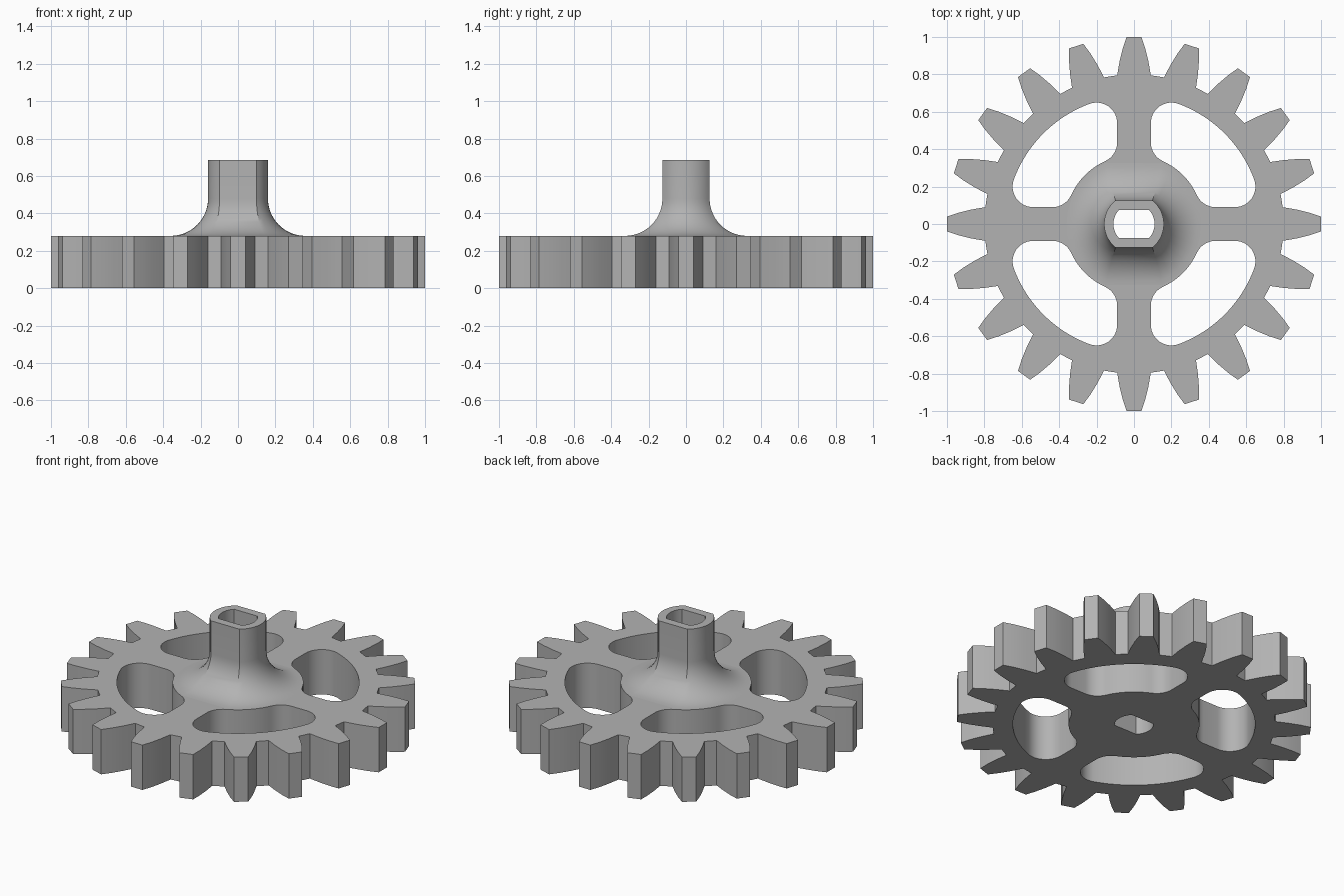
import bpy, bmesh
from math import sin, cos, asin, atan2, pi, radians, sqrt
from mathutils import Vector, Matrix

if "Cube" in bpy.data.objects:
    bpy.data.objects.remove(bpy.data.objects["Cube"], do_unlink=True)

PLATE_H, TOP_Z = 0.28, 0.685
TEETH = 20
SHAFT_R, SHAFT_FLAT = 0.16, 0.126
BORE_R, BORE_FLAT = 0.11, 0.076
FLARE = 0.2

grey = bpy.data.materials.new("plain grey")
grey.use_nodes = True
colour = (0.45, 0.45, 0.45, 1)
grey.diffuse_color = colour
grey.node_tree.nodes["Principled BSDF"].inputs["Base Color"].default_value = colour


def arc(centre, r, start, end, n):
    return [Vector((centre[0] + r * cos(start + (end - start) * i / n),
                    centre[1] + r * sin(start + (end - start) * i / n)))
            for i in range(n + 1)]


def turned(points, angle):
    return [Matrix.Rotation(angle, 2) @ p for p in points]


def flatted_circle(r, flat, n=14):
    """Circle cut by two flats facing front and back."""
    a = asin(flat / r)
    return arc((0, 0), r, -a, a, n) + arc((0, 0), r, pi - a, pi + a, n)


def tooth_outline():
    flank = [(0.795, 0.09), (0.87, 0.077), (0.94, 0.06), (1.0, 0.04)]
    half = [Vector((x, -y)) for x, y in flank]
    tooth = half + [Vector((p.x, -p.y)) for p in reversed(half)]
    return [p for i in range(TEETH) for p in turned(tooth, 2 * pi * i / TEETH)]


def slot_outline(inner=0.37, outer=0.685, side=0.09, f=0.11):
    """Ring-shaped window between two spokes, with rounded corners."""
    c = side + f
    ci = Vector((sqrt((inner + f) ** 2 - c * c), c))
    co = Vector((sqrt((outer - f) ** 2 - c * c), c))
    ai, ao = atan2(ci.y, ci.x), atan2(co.y, co.x)
    pts = arc(ci, f, pi + ai, 1.5 * pi, 8) + arc(co, f, -pi / 2, ao, 12)
    pts += arc((0, 0), outer, ao, pi / 2 - ao, 20)[1:-1]
    pts += arc(co.yx, f, pi / 2 - ao, pi, 12) + arc(ci.yx, f, pi, 1.5 * pi - ai, 8)
    return pts + arc((0, 0), inner, pi / 2 - ai, ai, 14)[1:-1]


def finish(name, bm):
    bmesh.ops.remove_doubles(bm, verts=bm.verts, dist=1e-5)
    bmesh.ops.recalc_face_normals(bm, faces=bm.faces)
    mesh = bpy.data.meshes.new(name)
    bm.to_mesh(mesh)
    bm.free()
    mesh.materials.append(grey)
    obj = bpy.data.objects.new(name, mesh)
    bpy.context.collection.objects.link(obj)
    bpy.ops.object.select_all(action="DESELECT")
    obj.select_set(True)
    bpy.context.view_layer.objects.active = obj
    bpy.ops.object.shade_smooth_by_angle(angle=radians(30))
    return obj


# Toothed wheel: filled outline with four windows and the bore, extruded
outlines = [tooth_outline(), flatted_circle(BORE_R, BORE_FLAT)]
outlines += [turned(slot_outline(), i * pi / 2) for i in range(4)]
curve = bpy.data.curves.new("wheel_outline", "CURVE")
curve.dimensions = "2D"
curve.fill_mode = "BOTH"
curve.extrude = PLATE_H / 2
for pts in outlines:
    spline = curve.splines.new("POLY")
    spline.points.add(len(pts) - 1)
    for p, v in zip(spline.points, pts):
        p.co = (v.x, v.y, 0, 1)
    spline.use_cyclic_u = True
helper = bpy.data.objects.new("wheel_outline", curve)
bpy.context.collection.objects.link(helper)
bpy.context.view_layer.update()
wheel = bmesh.new()
wheel.from_mesh(helper.evaluated_get(bpy.context.evaluated_depsgraph_get()).to_mesh())
bmesh.ops.translate(wheel, verts=wheel.verts, vec=(0, 0, PLATE_H / 2))
bpy.data.objects.remove(helper, do_unlink=True)
bpy.data.curves.remove(curve)
finish("toothed_wheel", wheel)

# Hub: flat-sided shaft with a flared foot and a matching bore
levels = [(FLARE, PLATE_H - 0.02)]
for i in range(15):
    a = i / 14 * pi / 2
    levels.append((FLARE * (1 - sin(a)), PLATE_H + FLARE * (1 - cos(a))))
levels.append((0, TOP_Z))
sections = [(flatted_circle(SHAFT_R + d, SHAFT_FLAT + d), z) for d, z in levels]
sections += [(flatted_circle(BORE_R, BORE_FLAT), z) for z in (TOP_Z, PLATE_H)]
hub = bmesh.new()
rings = [[hub.verts.new((p.x, p.y, z)) for p in pts] for pts, z in sections]
for low, high in zip(rings, rings[1:] + rings[:1]):
    for i in range(len(low)):
        j = (i + 1) % len(low)
        hub.faces.new((low[i], low[j], high[j], high[i]))
finish("flared_hub", hub)
